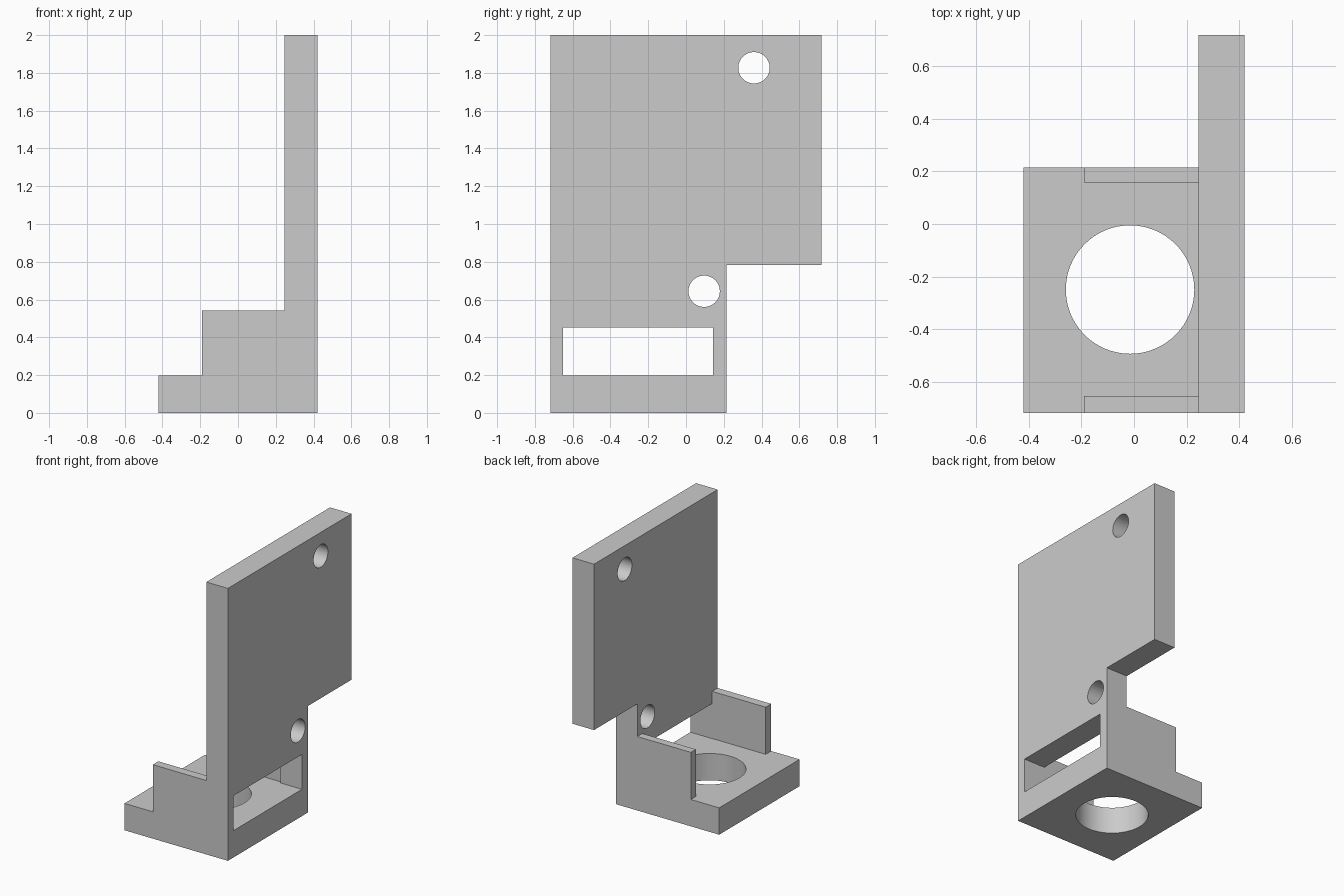
import bpy
import bmesh
import math
from mathutils import Matrix, Vector

if "Cube" in bpy.data.objects:
    bpy.data.objects.remove(bpy.data.objects["Cube"], do_unlink=True)

# Shared dimensions
HALF_X, HALF_Y = 0.42, 0.717
PLATE_X = 0.245      # inner face of the upright plate
FLOOR_Z = 0.197      # top of the base
BASE_BACK = 0.215    # rear edge of the base

grey = bpy.data.materials.new("light_grey")
grey.use_nodes = True
grey.diffuse_color = (0.6, 0.6, 0.6, 1)
grey.node_tree.nodes["Principled BSDF"].inputs["Base Color"].default_value = (0.6, 0.6, 0.6, 1)


def make_object(name, bm):
    bmesh.ops.recalc_face_normals(bm, faces=bm.faces)
    mesh = bpy.data.meshes.new(name)
    bm.to_mesh(mesh)
    bm.free()
    mesh.materials.append(grey)
    obj = bpy.data.objects.new(name, mesh)
    bpy.context.collection.objects.link(obj)
    return obj


def box(name, low, high):
    low, high = Vector(low), Vector(high)
    bm = bmesh.new()
    place = Matrix.Translation((low + high) / 2) @ Matrix.Diagonal((*(high - low), 1))
    bmesh.ops.create_cube(bm, size=1, matrix=place)
    return make_object(name, bm)


def cylinder(name, centre, radius, axis):
    bm = bmesh.new()
    turn = Matrix.Rotation(math.pi / 2, 4, "Y") if axis == "X" else Matrix()
    bmesh.ops.create_cone(bm, cap_ends=True, segments=64, radius1=radius, radius2=radius,
                          depth=1, matrix=Matrix.Translation(centre) @ turn)
    return make_object(name, bm)


# Stepped bracket profile, extruded from front to back
profile = [(-HALF_X, 0), (HALF_X, 0), (HALF_X, 2), (PLATE_X, 2),
           (PLATE_X, 0.543), (-0.19, 0.543), (-0.19, FLOOR_Z), (-HALF_X, FLOOR_Z)]
bm = bmesh.new()
face = bm.faces.new([bm.verts.new((x, -HALF_Y, z)) for x, z in profile])
extruded = bmesh.ops.extrude_face_region(bm, geom=[face])["geom"]
bmesh.ops.translate(bm, vec=(0, 2 * HALF_Y, 0),
                    verts=[v for v in extruded if isinstance(v, bmesh.types.BMVert)])
bracket = make_object("mounting_bracket", bm)

# Cutters: rear recess, channel between side ribs, window and round holes
cutters = [
    box("rear_recess_cutter", (-1, BASE_BACK, -1), (1, 1, 0.782)),
    box("channel_cutter", (-1, -0.653, FLOOR_Z), (PLATE_X, 0.157, 0.7)),
    box("window_cutter", (0, -0.651, FLOOR_Z), (1, 0.142, 0.453)),
    cylinder("base_hole_cutter", (-0.015, -0.249, 0), 0.244, "Z"),
    cylinder("upper_hole_cutter", (PLATE_X, 0.36, 1.827), 0.083, "X"),
    cylinder("lower_hole_cutter", (PLATE_X, 0.096, 0.644), 0.083, "X"),
]
for cutter in cutters:
    cutter.hide_render = True
    cut = bracket.modifiers.new(cutter.name, "BOOLEAN")
    cut.operation = "DIFFERENCE"
    cut.solver = "EXACT"
    cut.object = cutter

# Apply the cuts and discard the cutters
bpy.ops.object.select_all(action="DESELECT")
bracket.select_set(True)
bpy.context.view_layer.objects.active = bracket
for name in [m.name for m in bracket.modifiers]:
    bpy.ops.object.modifier_apply(modifier=name)
for cutter in cutters:
    bpy.data.objects.remove(cutter, do_unlink=True)

bpy.ops.object.shade_smooth_by_angle(angle=math.radians(30))
